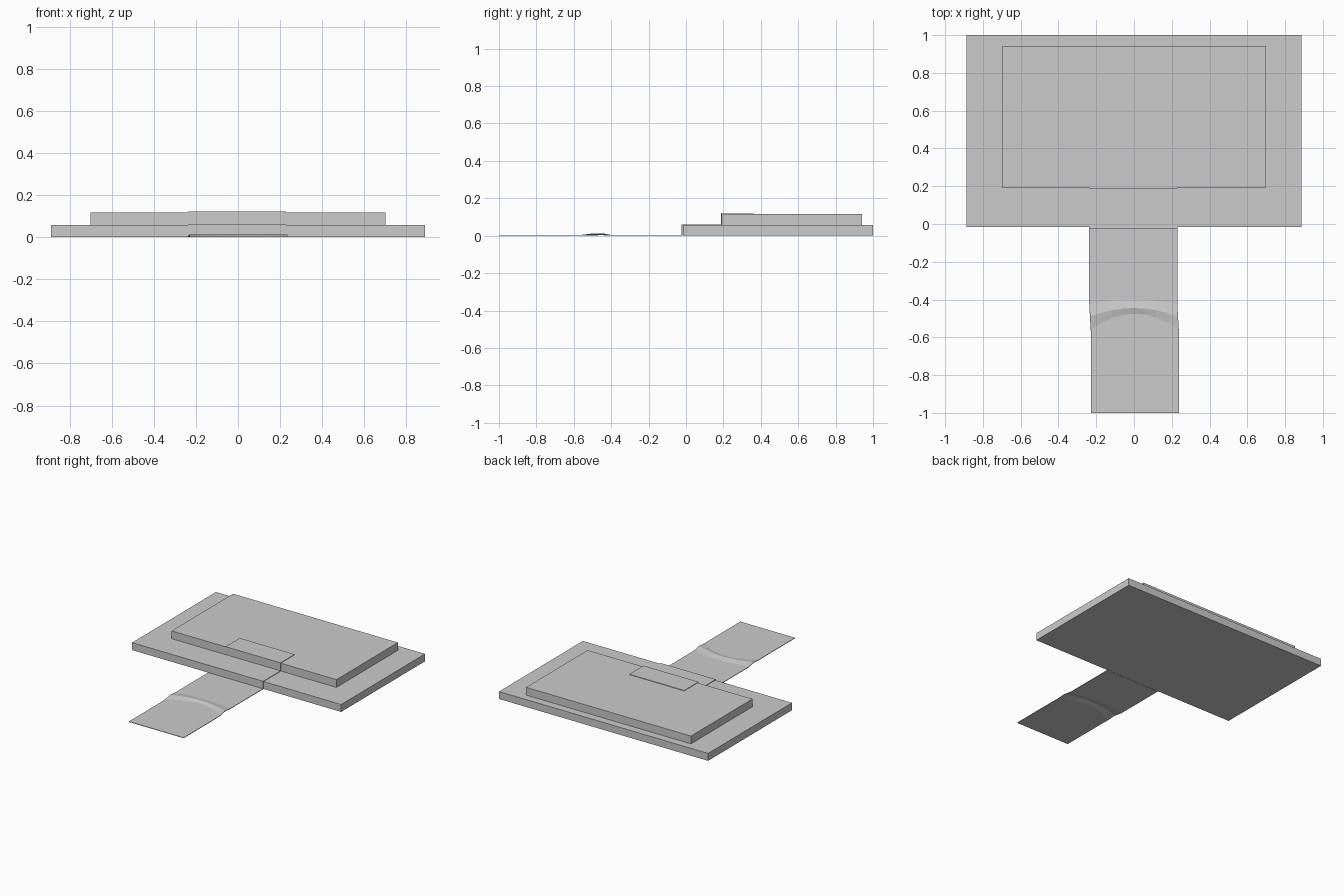
import bpy, bmesh

if "Cube" in bpy.data.objects:
    bpy.data.objects.remove(bpy.data.objects["Cube"])


def slab(name, x, y0, y1, z0, z1):
    bm = bmesh.new()
    bmesh.ops.create_cube(bm, size=1)
    for v in bm.verts:
        v.co = ((v.co.x * 2 * x), y0 + (v.co.y + .5) * (y1 - y0), z0 + (v.co.z + .5) * (z1 - z0))
    finish(name, bm)


def finish(name, bm):
    me = bpy.data.meshes.new(name)
    bm.to_mesh(me)
    bm.free()
    ob = bpy.data.objects.new(name, me)
    bpy.context.collection.objects.link(ob)
    return ob


# two stacked platform steps
slab("lower_step", 0.888, -0.017, 1.0, 0, 0.057)
slab("upper_step", 0.70, 0.194, 0.94, 0.057, 0.117)

# carpet runner: (y, top z, curve of the row toward the sides, x shift)
T = 0.004
profile = [
    (-1.0, T, 0, 0.006), (-0.62, T, 0, 0.006),
    (-0.475, T, -0.085, 0.004), (-0.445, 0.013, -0.045, 0),
    (-0.40, T, -0.025, -0.004), (-0.30, T, 0, -0.004),
    (-0.023, T, 0, -0.004), (-0.023, 0.061, 0, -0.004),
    (0.188, 0.061, 0, -0.004), (0.188, 0.122, 0, -0.004),
    (0.36, 0.122, 0, -0.004),
]
COLS = 8
bm = bmesh.new()
rows = []
for y, z, bend, shift in profile:
    row = []
    for i in range(COLS + 1):
        u = i / COLS * 2 - 1
        row.append(bm.verts.new((u * 0.233 + shift, y + bend * u * u, z)))
    rows.append(row)
for a, b in zip(rows, rows[1:]):
    for i in range(COLS):
        bm.faces.new((a[i], a[i + 1], b[i + 1], b[i]))
carpet = finish("carpet_runner", bm)
thick = carpet.modifiers.new("thickness", "SOLIDIFY")
thick.thickness = T
thick.offset = -1
thick.use_even_offset = True
